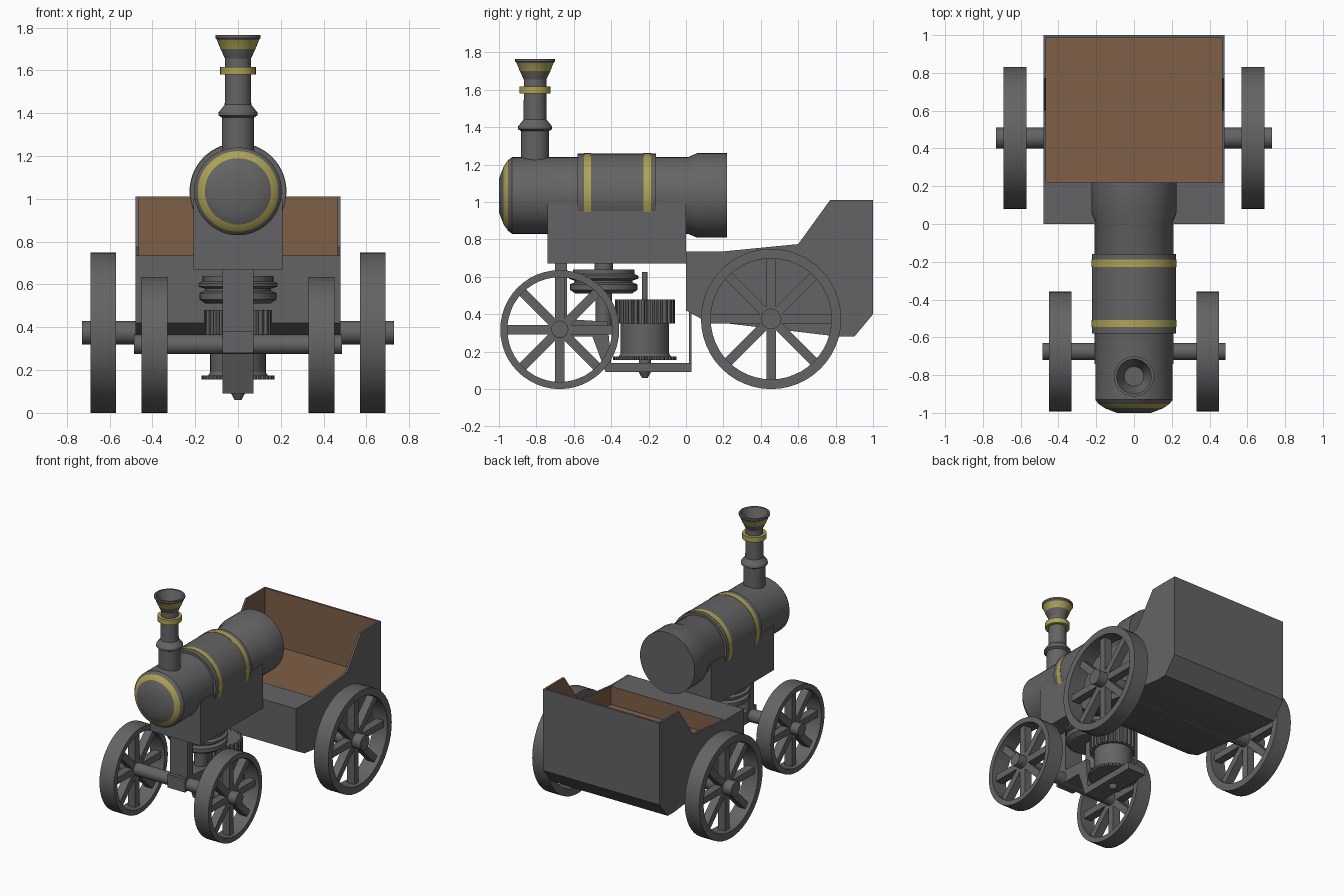
import bpy, bmesh, math
from mathutils import Matrix, Vector

if "Cube" in bpy.data.objects:
    bpy.data.objects.remove(bpy.data.objects["Cube"])


def material(name, rgb):
    m = bpy.data.materials.new(name)
    m.diffuse_color = (*rgb, 1)
    m.use_nodes = True
    m.node_tree.nodes["Principled BSDF"].inputs["Base Color"].default_value = m.diffuse_color
    return m


IRON = material("iron_grey", (0.127, 0.127, 0.132))
BRASS = material("brass_yellow", (0.42, 0.37, 0.085))
WOOD = material("wood_brown", (0.21, 0.115, 0.063))
AXES = {"x": Matrix.Rotation(math.pi / 2, 4, "Y"),
        "y": Matrix.Rotation(-math.pi / 2, 4, "X"),
        "z": Matrix.Identity(4)}


def finish(name, bm, mats=(IRON,)):
    bmesh.ops.recalc_face_normals(bm, faces=bm.faces)
    me = bpy.data.meshes.new(name)
    bm.to_mesh(me)
    bm.free()
    for m in mats:
        me.materials.append(m)
    ob = bpy.data.objects.new(name, me)
    bpy.context.collection.objects.link(ob)
    return ob


def add_lathe(bm, profile, axis, centre, brass=(), closed=False, n=40):
    """Turn (radius, height) points round an axis; brass lists coloured segments."""
    mat = Matrix.Translation(centre) @ AXES[axis]
    rings = [[bm.verts.new(mat @ Vector((r * math.cos(a), r * math.sin(a), h)))
              for a in (2 * math.pi * i / n for i in range(n))] for r, h in profile]
    count = len(rings) if closed else len(rings) - 1
    for s in range(count):
        p, q = rings[s], rings[(s + 1) % len(rings)]
        for i in range(n):
            f = bm.faces.new((p[i], p[(i + 1) % n], q[(i + 1) % n], q[i]))
            f.material_index = int(s in brass)
    if not closed:
        bm.faces.new(rings[0])
        bm.faces.new(rings[-1])


def lathe(name, profile, axis, centre, brass=(), n=40):
    bm = bmesh.new()
    add_lathe(bm, profile, axis, centre, brass, n=n)
    return finish(name, bm, (IRON, BRASS))


def prism(name, pts, axis, lo, hi, mats=(IRON,), rule=None):
    """Extrude a closed outline along an axis; rule picks the colour of each face."""
    put = {"x": lambda p, h: (h, p[0], p[1]),
           "y": lambda p, h: (p[0], h, p[1]),
           "z": lambda p, h: (p[0], p[1], h)}[axis]
    bm = bmesh.new()
    a = [bm.verts.new(put(p, lo)) for p in pts]
    b = [bm.verts.new(put(p, hi)) for p in pts]
    bm.faces.new(a)
    bm.faces.new(b)
    for i in range(len(pts)):
        j = (i + 1) % len(pts)
        bm.faces.new((a[i], a[j], b[j], b[i]))
    bmesh.ops.recalc_face_normals(bm, faces=bm.faces)
    if rule:
        for f in bm.faces:
            f.material_index = int(rule(f.calc_center_median(), f.normal))
    return finish(name, bm, mats)


def box(name, x, y, z):
    return prism(name, [(x[0], y[0]), (x[1], y[0]), (x[1], y[1]), (x[0], y[1])], "z", *z)


def wheel(name, x, y, r, rim, hub):
    """Spoked wheel: rim ring, eight recessed spokes and a hub."""
    bm = bmesh.new()
    c = Vector((x, y, r))
    add_lathe(bm, [(r, -.06), (r, .06), (r - rim, .06), (r - rim, -.06)], "x", c,
              closed=True, n=48)
    add_lathe(bm, [(hub, -.06), (hub, .06)], "x", c, n=24)
    for k in range(8):
        m = (Matrix.Translation(c) @ Matrix.Rotation(k * math.pi / 4, 4, "X")
             @ Matrix.Translation((0, 0, (r - rim * .5) / 2))
             @ Matrix.Diagonal((.06, .05, r - rim * .5, 1)))
        bmesh.ops.create_cube(bm, size=1, matrix=m)
    return finish(name, bm)


def gear(name, centre, r, depth, teeth, z):
    pts = []
    for k in range(teeth):
        for frac, rad in ((0, r - depth), (.3, r - depth), (.45, r), (.85, r)):
            a = 2 * math.pi * (k + frac) / teeth
            pts.append((centre[0] + rad * math.cos(a), centre[1] + rad * math.sin(a)))
    return prism(name, pts, "z", *z)


# Boiler with brass-ringed nose and flared rear drum
BZ = 1.035
lathe("boiler", [(.09, -1), (.155, -.975), (.188, -.952), (.205, -.93),
                 (.205, .01), (.226, .06), (.226, .22)], "y", (0, 0, BZ), brass=(1,), n=48)


# Wrapped boiler jacket and its brass bands
def jacket(name, r, y0, y1, mat):
    start = math.asin(-.095 / r)
    span = math.pi - 2 * start
    arc = [(r * math.cos(start + span * i / 32), BZ + r * math.sin(start + span * i / 32))
           for i in range(33)]
    prism(name, arc, "y", y0, y1, (mat,))


jacket("boiler_jacket", .224, -.58, -.16, IRON)
jacket("front_band", .2265, -.545, -.508, BRASS)
jacket("rear_band", .2265, -.227, -.188, BRASS)

# Saddle box below the boiler
box("saddle_box", (-.208, .208), (-.74, 0), (.67, 1.0))

# Hollow chimney with collar, brass ring and flared brass-banded mouth
lathe("chimney", [(.075, 1.15), (.075, 1.38), (.092, 1.39), (.09, 1.405), (.062, 1.44),
                  (.06, 1.58), (.083, 1.58), (.083, 1.617), (.06, 1.617), (.06, 1.655),
                  (.082, 1.70), (.098, 1.742), (.106, 1.752), (.106, 1.765),
                  (.092, 1.765), (.052, 1.66)],
      "z", (0, -.807, 0), brass=(5, 6, 7, 10), n=32)

# Tender: body with an open wooden well, between two shaped side walls
bottom = [(1, .40), (.90, .28), (.82, .28), (.10, .365), (0, .42)]
prism("tender_body", [(0, .735), (.22, .735), (.22, .60), (.985, .60), (.985, 1.01), (1, 1.01)]
      + bottom, "x", -.465, .465, (IRON, WOOD),
      lambda c, n: abs(n.x) < .5 and .21 < c.y < .99 and (abs(c.z - .6) < .01
                   or (abs(n.y) > .9 and c.z > .6)))
for side, s in (("left", -1), ("right", 1)):
    prism(side + "_tender_wall", [(0, .736), (.2, .736), (.6, .775), (.77, 1.01), (1, 1.01)]
          + bottom, "x", s * .465, s * .48, (IRON, WOOD),
          lambda c, n, s=s: n.x * s < -.9)
    # Wheels
    wheel(side + "_rear_wheel", s * .63, .455, .375, .052, .055)
    wheel(side + "_front_wheel", s * .39, -.675, .318, .038, .045)

# Axles
lathe("rear_axle", [(.055, -.73), (.055, .73)], "x", (0, .455, .375), n=24)
lathe("front_axle", [(.046, -.485), (.046, .485)], "x", (0, -.675, .32), n=24)

# Front fork, drop arm and lower gear platform
box("front_post", (-.072, .072), (-.70, -.635), (.36, .68))
prism("axle_arm", [(-.73, .28), (-.73, .38), (-.42, .36), (-.40, .14), (.03, .14),
                   (.03, .09), (-.43, .09), (-.50, .28)], "x", -.072, .072)
box("rear_strap", (-.006, .006), (.015, .03), (.09, .43))

# Grooved steering pulley on its column
lathe("steering_pulley", [(.045, .30), (.045, .51), (.15, .51), (.18, .53), (.18, .56),
                          (.155, .57), (.155, .58), (.185, .59), (.185, .605), (.165, .615),
                          (.165, .64), (.05, .64), (.05, .68)], "z", (0, -.44, 0))

# Drive gear, drum, toothed flange and spindle
GC = (0, -.22)
gear("drive_gear", GC, .16, .02, 28, (.35, .48))
gear("lower_flange", GC, .17, .012, 36, (.155, .175))
lathe("gear_drum", [(.145, .165), (.13, .19), (.13, .36)], "z", (*GC, 0))
lathe("gear_spindle", [(.016, .06), (.032, .09), (.032, .16), (.014, .18), (.014, .625)],
      "z", (*GC, 0), n=16)

# Smooth the round parts and keep hard edges
for ob in bpy.context.scene.objects:
    ob.select_set(True)
    bpy.context.view_layer.objects.active = ob
bpy.ops.object.shade_smooth_by_angle(angle=math.radians(25))
